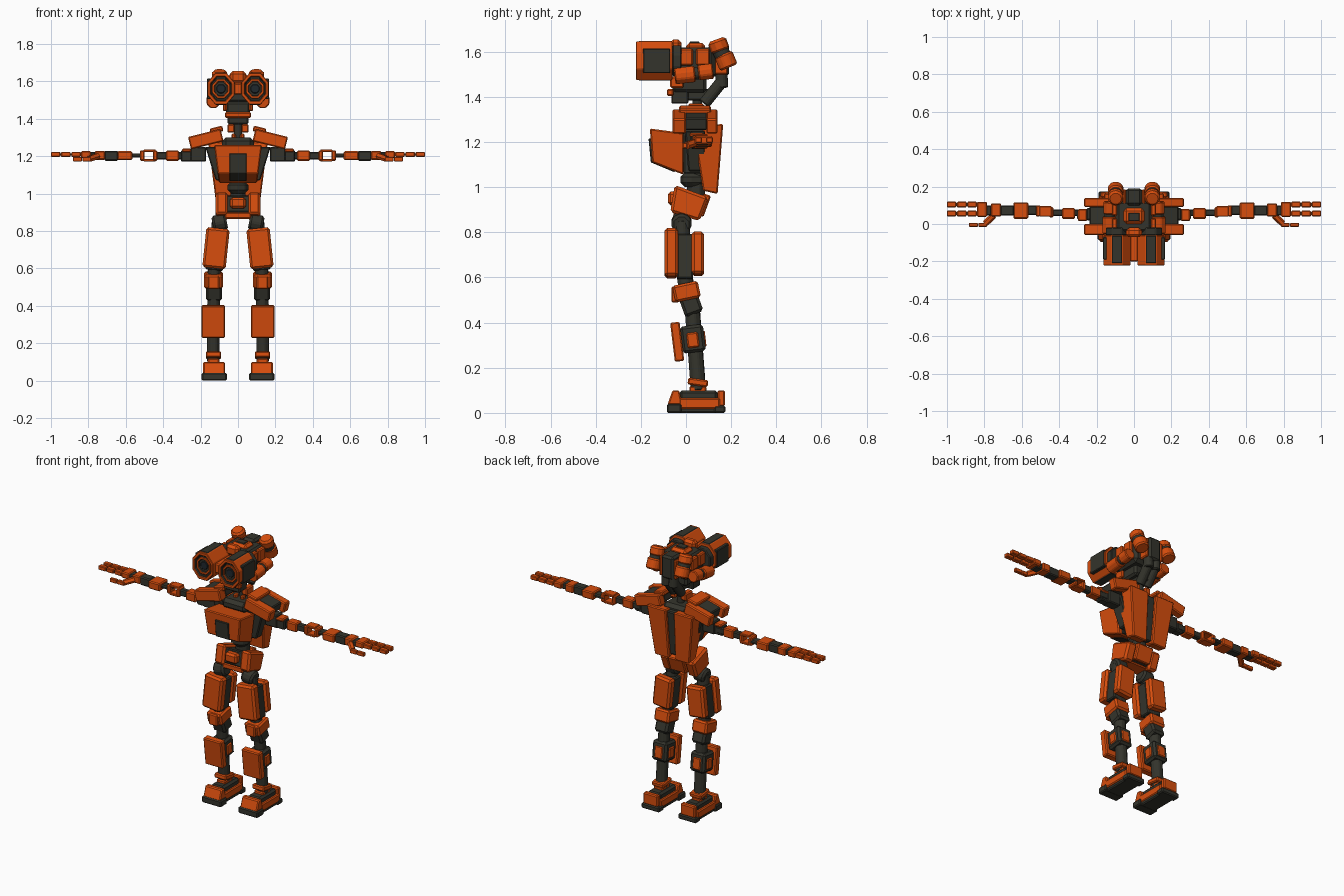
import bpy, bmesh, math
from mathutils import Matrix, Vector

old = bpy.data.objects.get("Cube")
if old:
    bpy.data.objects.remove(old, do_unlink=True)


def material(name, colour):
    mat = bpy.data.materials.new(name)
    mat.use_nodes = True
    mat.diffuse_color = (*colour, 1)
    mat.node_tree.nodes["Principled BSDF"].inputs["Base Color"].default_value = (*colour, 1)
    return mat


ORANGE = material("burnt orange paint", (.68, .075, .004))
DARK = material("dark olive metal", (.034, .034, .025))
GLASS = material("blue black glass", (.014, .021, .026))


def finish(name, mat, bm, bevel, mirror):
    bmesh.ops.recalc_face_normals(bm, faces=bm.faces)
    mesh = bpy.data.meshes.new(name)
    bm.to_mesh(mesh)
    bm.free()
    mesh.materials.append(mat)
    mesh.materials.append(DARK)
    obj = bpy.data.objects.new(name, mesh)
    bpy.context.collection.objects.link(obj)
    if bevel:
        mod = obj.modifiers.new("chamfer", "BEVEL")
        mod.width, mod.segments = bevel, 1
    if mirror:
        mod = obj.modifiers.new("other side", "MIRROR")
        mod.use_mirror_merge = False


def span(x):
    """A single half width is a centred part, a pair is a mirrored one."""
    return (x, True) if isinstance(x, tuple) else ((-x, x), False)


def box(name, mat, x, y, z, tilt=(0, 0, 0), bevel=.006):
    x, mirror = span(x)
    ranges = (x, y, z)
    bm = bmesh.new()
    bmesh.ops.create_cube(bm, size=1)
    size = Vector([hi - lo for lo, hi in ranges])
    centre = Vector([(hi + lo) / 2 for lo, hi in ranges])
    move = Matrix.Translation(centre)
    for angle, axis in zip(tilt, "XYZ"):
        move = move @ Matrix.Rotation(math.radians(angle), 4, axis)
    bm.transform(move @ Matrix.Diagonal((*size, 1)))
    finish(name, mat, bm, bevel, mirror)


def panel(name, mat, x, outline, pinch=1, bevel=.006):
    """A side outline of (y, z) points pushed through x, narrowed at its foot."""
    x, mirror = span(x)
    low, high = min(p[1] for p in outline), max(p[1] for p in outline)
    bm = bmesh.new()
    rings = []
    for side in x:
        rings.append([bm.verts.new((side * (pinch + (1 - pinch) * (z - low) / (high - low)), y, z))
                      for y, z in outline])
    bm.faces.new(rings[0])
    bm.faces.new(rings[1])
    for i in range(len(outline)):
        bm.faces.new((rings[0][i - 1], rings[0][i], rings[1][i], rings[1][i - 1]))
    finish(name, mat, bm, bevel, mirror)


def prism(name, mat, a, b, radius, sides=8, stretch=1, recess=0, bevel=.005, mirror=True):
    """A many sided bar from a to b, optionally with a dark sunken end at b."""
    a, b = Vector(a), Vector(b)
    bm = bmesh.new()
    r = radius / math.cos(math.pi / sides)
    bmesh.ops.create_cone(bm, cap_ends=True, segments=sides, radius1=r, radius2=r,
                          depth=(b - a).length)
    bm.normal_update()
    if recess:
        end = max(bm.faces, key=lambda f: f.normal.z)
        bmesh.ops.inset_region(bm, faces=[end], thickness=recess, depth=0)
        end.material_index = 1
        bmesh.ops.inset_region(bm, faces=[end], thickness=.002, depth=-recess)
    turn = (b - a).to_track_quat("Z", "Y").to_matrix().to_4x4()
    bm.transform(Matrix.Translation((a + b) / 2) @ turn @ Matrix.Diagonal((1, stretch, 1, 1))
                 @ Matrix.Rotation(math.pi / sides, 4, "Z"))
    finish(name, mat, bm, bevel, mirror)


# Head: twin eye barrels with dark panels
eye_x, eye_z = .091, 1.56
prism("eye_barrel", ORANGE, (eye_x, -.06, eye_z), (eye_x, -.222, eye_z), .072,
      stretch=1.18, recess=.018, bevel=.003)
prism("eye_ring", ORANGE, (eye_x, -.19, eye_z), (eye_x, -.216, eye_z), .047,
      stretch=1.1, recess=.013, bevel=.002)
prism("eye_lens", GLASS, (eye_x, -.19, eye_z), (eye_x, -.209, eye_z), .024, bevel=.003)
prism("barrel_collar", DARK, (eye_x, -.02, eye_z), (eye_x, -.06, eye_z), .06, stretch=1.15)
box("barrel_side_panel", DARK, (.1, .166), (-.19, -.07), (1.505, 1.615), bevel=.004)
box("barrel_top_panel", DARK, (.063, .119), (-.21, -.062), (1.6, 1.648), bevel=.004)
box("barrel_bottom_panel", DARK, (.063, .119), (-.21, -.062), (1.472, 1.5), bevel=.004)
box("eye_bridge", ORANGE, .022, (-.2, -.03), (1.53, 1.59))
box("brow", ORANGE, .042, (-.07, -.02), (1.59, 1.655), bevel=.015)

# Head: skull, side pods and rear pods
box("skull", DARK, .1, (-.05, .13), (1.48, 1.62), bevel=.02)
box("skull_cover", ORANGE, .055, (.0, .085), (1.58, 1.64), bevel=.015)
box("skull_cover_slot", DARK, .03, (.015, .06), (1.6, 1.645), bevel=.003)
for start in (-.03, .045):
    box("temple_plate", ORANGE, (.09, .118), (start, start + .06), (1.54, 1.615))
box("rear_skull", DARK, .042, (.1, .19), (1.49, 1.635), bevel=.012)
box("rear_skull_rail", ORANGE, (.042, .06), (.09, .185), (1.5, 1.62))
prism("side_pod", ORANGE, (.132, -.05, 1.492), (.132, .04, 1.502), .036)
prism("side_pod_band", DARK, (.13, .035, 1.503), (.13, .06, 1.507), .028)
prism("side_pod_tail", ORANGE, (.13, .055, 1.507), (.13, .12, 1.515), .034)
prism("rear_pod_top", ORANGE, (.098, .155, 1.6), (.098, .135, 1.655), .042, sides=10, bevel=.012)
prism("rear_pod_band", DARK, (.098, .17, 1.57), (.098, .15, 1.61), .036, sides=10)
prism("rear_pod_base", ORANGE, (.098, .19, 1.53), (.098, .165, 1.59), .042, sides=10, bevel=.008)

# Jaw and neck
box("jaw", DARK, .065, (-.06, .09), (1.42, 1.49), bevel=.012)
box("jaw_front", ORANGE, .07, (-.085, -.055), (1.405, 1.435))
box("chin", DARK, .055, (-.065, .01), (1.37, 1.43))
box("cheek_plate", ORANGE, (.06, .08), (-.07, -.01), (1.44, 1.49))
box("neck_bridge", DARK, .035, (.0, .12), (1.385, 1.435))
prism("neck_arm_top", DARK, (.025, .155, 1.55), (.025, .16, 1.44), .027)
prism("neck_arm", DARK, (.025, .16, 1.47), (.025, .08, 1.37), .027)
prism("neck_post", DARK, (0, .05, 1.22), (0, .05, 1.4), .022, mirror=False)
box("neck_block", ORANGE, (.018, .056), (.01, .08), (1.325, 1.37))
box("neck_lower_block", ORANGE, (.012, .035), (.0, .03), (1.285, 1.32))
box("collar", DARK, .085, (-.05, .12), (1.235, 1.3), bevel=.02)

# Torso
panel("chest_armour", ORANGE, .128, [(-.16, 1.26), (-.01, 1.24), (-.01, 1.055), (-.15, 1.11)],
      pinch=.8)
panel("chest_window", DARK, .046, [(-.166, 1.215), (-.05, 1.215), (-.05, 1.066), (-.156, 1.11)],
      bevel=.003)
box("torso_core", DARK, .085, (-.01, .1), (1.06, 1.26))
panel("flank", DARK, .175, [(-.005, 1.25), (.085, 1.25), (.085, 1.07), (.01, 1.07)], pinch=.68)
panel("back_plate", ORANGE, (.028, .16),
      [(.08, 1.275), (.165, 1.28), (.14, .97), (.075, .985), (.05, 1.15)], pinch=.75)
panel("spine_strip", DARK, .03, [(.08, 1.27), (.15, 1.27), (.122, .99), (.07, 1.0)])

# Shoulder guards: orange flaps around a dark middle
slope = (0, 14, 0)
box("front_shoulder_flap", ORANGE, (.083, .262), (-.06, .0), (1.257, 1.325), tilt=slope)
box("rear_shoulder_flap", ORANGE, (.083, .262), (.09, .14), (1.257, 1.325), tilt=slope)
box("shoulder_middle", DARK, (.085, .235), (-.005, .095), (1.27, 1.325), tilt=slope)
box("shoulder_cap", ORANGE, (.08, .15), (-.03, .11), (1.325, 1.355), tilt=slope)

# Arms, laid out from shoulder to palm
arm_parts = [
    ("shoulder_joint", DARK, (.17, .255), (.02, .085), (1.17, 1.25)),
    ("upper_arm_root", DARK, (.245, .305), (.025, .075), (1.17, 1.232)),
    ("upper_arm_cover", ORANGE, (.25, .3), (.015, .08), (1.222, 1.24)),
    ("upper_arm_core", DARK, (.26, .44), (.042, .078), (1.182, 1.222)),
    ("upper_arm_plate", ORANGE, (.315, .385), (.028, .085), (1.175, 1.23)),
    ("elbow_cuff", ORANGE, (.43, .455), (.035, .09), (1.175, 1.23)),
    ("elbow_pin", DARK, (.5, .58), (.048, .1), (1.192, 1.213)),
    ("elbow_end", ORANGE, (.5, .525), (.04, .1), (1.175, 1.23)),
    ("forearm_plate", ORANGE, (.565, .645), (.028, .115), (1.178, 1.226)),
    ("forearm_core", DARK, (.64, .715), (.045, .1), (1.175, 1.228)),
    ("wrist_plate", ORANGE, (.71, .765), (.04, .11), (1.18, 1.228)),
    ("hand_core", DARK, (.76, .81), (.045, .1), (1.185, 1.222)),
    ("palm", ORANGE, (.785, .84), (.038, .118), (1.19, 1.227)),
]
for part in arm_parts:
    box(*part)
for z in (1.178, 1.228):
    box("elbow_rail", ORANGE, (.44, .505), (.04, .095), (z - .007, z + .007), bevel=.003)

# Fingers and thumb
for y in (.056, .104):
    for start in (.84, .895, .95):
        box("finger_joint", ORANGE, (start, start + .051), (y - .015, y + .015), (1.196, 1.222),
            bevel=.004)
    box("finger_core", DARK, (.83, .97), (y - .008, y + .008), (1.203, 1.215), bevel=0)
prism("thumb_root", ORANGE, (.75, .045, 1.2), (.795, .003, 1.185), .015, sides=6, bevel=0)
for start in (.785, .835):
    box("thumb_joint", ORANGE, (start, start + .047), (-.015, .006), (1.172, 1.196), bevel=.003)

# Waist and pelvis
prism("waist", DARK, (0, .045, .95), (0, .045, 1.08), .04, mirror=False)
prism("waist_disc", DARK, (0, .03, 1.0), (0, .03, 1.065), .055, sides=12, bevel=.02, mirror=False)
pelvis = [(-.05, 1.01), (.1, .955), (.06, .85), (-.07, .89)]
panel("pelvis_side", ORANGE, (.055, .12), pelvis, bevel=.012)
panel("pelvis_core", DARK, .07, [(-.04, .99), (.08, .95), (.05, .87), (-.055, .9)])
box("pelvis_front", ORANGE, .042, (-.08, -.03), (.92, .98), bevel=.012)
box("pelvis_lower", ORANGE, .07, (-.055, .04), (.865, .9))
box("pelvis_back", ORANGE, .055, (.06, .095), (.87, .97), tilt=(-20, 0, 0))

# Thighs
prism("hip_joint", DARK, (.06, -.02, .85), (.135, -.02, .835), .045, bevel=.012)
prism("thigh_core", DARK, (.105, -.02, .85), (.13, .0, .55), .034)
lean = (0, -6, 0)
box("thigh_front_plate", ORANGE, (.055, .18), (-.095, -.035), (.6, .815), tilt=lean, bevel=.012)
box("thigh_middle", DARK, (.07, .165), (-.04, .03), (.59, .79), tilt=lean)
box("thigh_rear_plate", ORANGE, (.06, .175), (.025, .08), (.61, .8), tilt=lean, bevel=.012)

# Knees and shins
box("knee_band", ORANGE, (.08, .182), (-.055, .06), (.5, .575), tilt=(12, 0, 0), bevel=.01)
box("knee_hinge", DARK, (.085, .172), (-.02, .065), (.435, .525), tilt=(20, 0, 0), bevel=.012)
box("knee_cap", ORANGE, (.1, .16), (-.065, -.03), (.49, .56))
prism("shin_core", DARK, (.13, .025, .5), (.133, .055, .1), .033)
box("shin_plate", ORANGE, (.07, .195), (-.06, -.018), (.228, .402), tilt=(7, 0, 0))
box("calf_block", DARK, (.082, .182), (-.022, .082), (.268, .388), tilt=(7, 0, 0), bevel=.012)
box("calf_badge", ORANGE, (.076, .188), (.0, .06), (.285, .36), tilt=(7, 0, 0), bevel=.01)
box("calf_rear_badge", ORANGE, (.105, .16), (.06, .087), (.29, .365), tilt=(7, 0, 0))
box("ankle_band", ORANGE, (.09, .172), (.008, .098), (.12, .15), tilt=(-8, 0, 0))

# Feet
box("toe_sole", DARK, (.06, .194), (-.085, -.02), (.0, .04))
box("middle_sole", DARK, (.075, .18), (-.03, .15), (.0, .025))
box("heel_sole", DARK, (.065, .19), (.125, .174), (.0, .032))
panel("toe_cap", ORANGE, (.07, .186), [(-.082, .036), (-.06, .1), (-.03, .1), (-.015, .036)])
box("heel_cap", ORANGE, (.08, .178), (.14, .172), (.03, .1))
box("foot_core", DARK, (.085, .172), (-.03, .14), (.02, .1), bevel=.012)
box("foot_rail", ORANGE, (.07, .188), (-.03, .15), (.018, .066))
box("ankle_block", ORANGE, (.1, .162), (.015, .09), (.09, .118))
